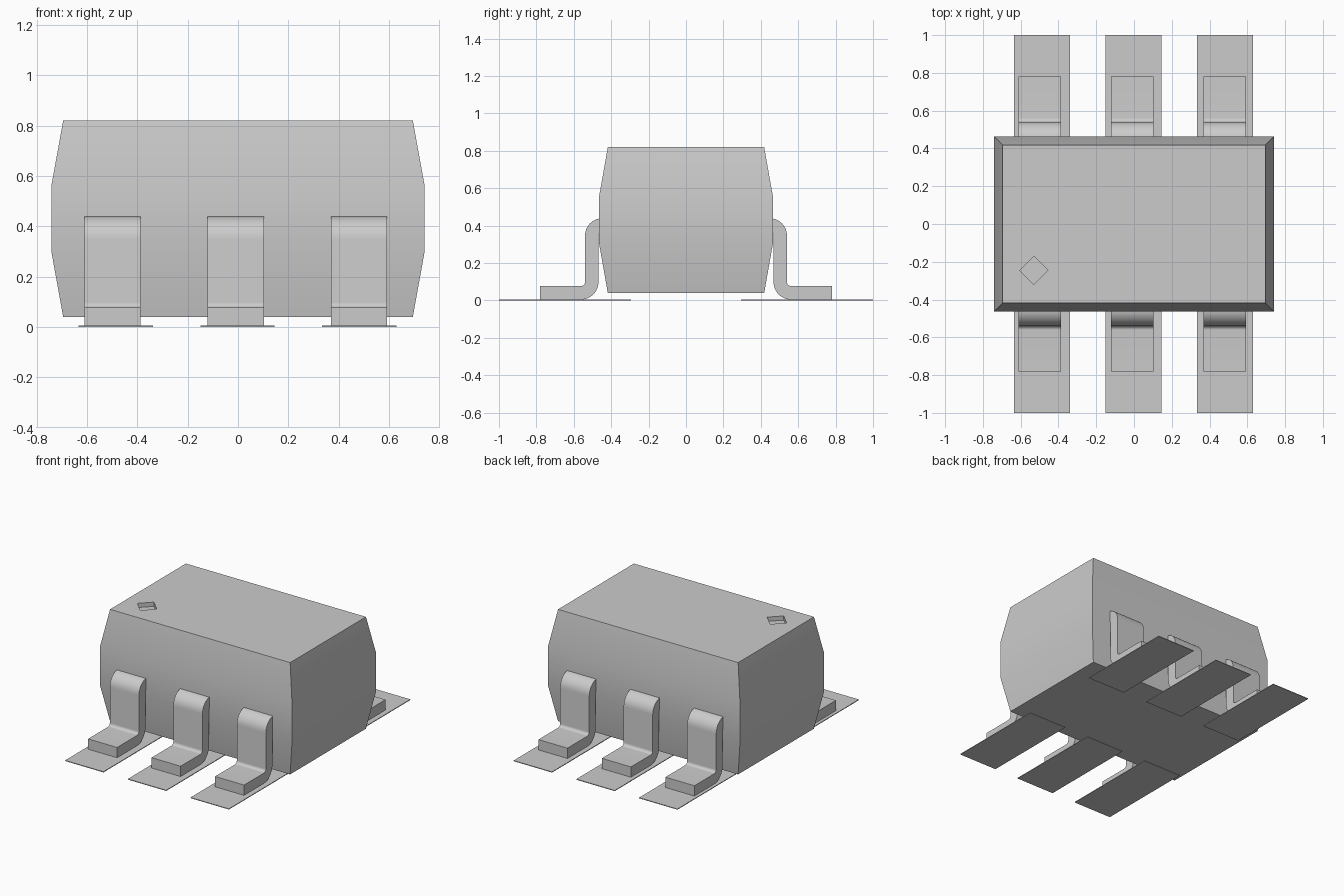
import bpy, bmesh, math

cube = bpy.data.objects.get("Cube")
if cube:
    bpy.data.objects.remove(cube, do_unlink=True)

grey = bpy.data.materials.new("plain grey")
grey.use_nodes = True
colour = (0.6, 0.6, 0.6, 1)
grey.diffuse_color = colour
grey.node_tree.nodes["Principled BSDF"].inputs["Base Color"].default_value = colour


def finish(name, bm):
    """Turn a bmesh into a named object, smooth except at sharp edges."""
    bmesh.ops.recalc_face_normals(bm, faces=bm.faces)
    mesh = bpy.data.meshes.new(name)
    bm.to_mesh(mesh)
    bm.free()
    mesh.materials.append(grey)
    obj = bpy.data.objects.new(name, mesh)
    bpy.context.collection.objects.link(obj)
    bpy.ops.object.select_all(action='DESELECT')
    obj.select_set(True)
    bpy.context.view_layer.objects.active = obj
    bpy.ops.object.shade_smooth_by_angle(angle=math.radians(30))
    return obj


def loft(name, rings):
    """Join rings of points into a closed solid."""
    bm = bmesh.new()
    loops = [[bm.verts.new(p) for p in ring] for ring in rings]
    n = len(loops[0])
    for a, b in zip(loops, loops[1:]):
        for i in range(n):
            j = (i + 1) % n
            bm.faces.new((a[i], a[j], b[j], b[i]))
    bm.faces.new(loops[0])
    bm.faces.new(loops[-1])
    return finish(name, bm)


def rectangle(x0, x1, y0, y1, z):
    return [(x0, y0, z), (x1, y0, z), (x1, y1, z), (x0, y1, z)]


def arc(cy, cz, radius, start, end, steps=8):
    angles = [math.radians(start + (end - start) * i / steps) for i in range(steps + 1)]
    return [(cy + radius * math.cos(a), cz + radius * math.sin(a)) for a in angles]


# Moulded body, tapering above and below its middle band
levels = ((0.04, 0.695, 0.418), (0.30, 0.742, 0.464), (0.56, 0.742, 0.464), (0.82, 0.695, 0.418))
body = loft("body", [rectangle(-x, x, -y, y, z) for z, x, y in levels])

# Diamond corner mark sunk into the top
r = 0.075
diamond = [(-0.53 + dx, -0.245 + dy) for dx, dy in ((-r, 0), (0, -r), (r, 0), (0, r))]
cutter = loft("mark_cutter", [[(x, y, z) for x, y in diamond] for z in (0.79, 0.9)])
cutter.hide_render = True
cut = body.modifiers.new("corner mark", 'BOOLEAN')
cut.operation = 'DIFFERENCE'
cut.solver = 'EXACT'
cut.object = cutter
bpy.context.view_layer.objects.active = body
bpy.ops.object.modifier_apply(modifier=cut.name)
bpy.data.objects.remove(cutter, do_unlink=True)

# Bent lead profile: shoulder, leg and foot
outer, inner, thin = 0.093, 0.021, 0.005
profile = ([(0.41, 0.44)] + arc(0.447, 0.347, outer, 90, 0)
           + arc(0.561, 0.098, inner, 180, 270)
           + [(0.78, 0.077), (0.78, thin)]
           + arc(0.561, 0.098, outer, 270, 180)
           + arc(0.447, 0.347, inner, 0, 90) + [(0.41, 0.368)])

# Three leads and solder pads on each long side
for side, sign in (("front", -1), ("back", 1)):
    for place, lead_x, pad_x in (("right", -0.499, -0.486), ("middle", -0.009, -0.002),
                                 ("left", 0.481, 0.482)):
        loft(f"{side}_{place}_lead",
             [[(lead_x + dx, sign * y, z) for y, z in profile] for dx in (-0.112, 0.112)])
        y0, y1 = sorted((sign * 0.295, sign * 1.0))
        loft(f"{side}_{place}_pad",
             [rectangle(pad_x - 0.148, pad_x + 0.148, y0, y1, z) for z in (0, thin)])
